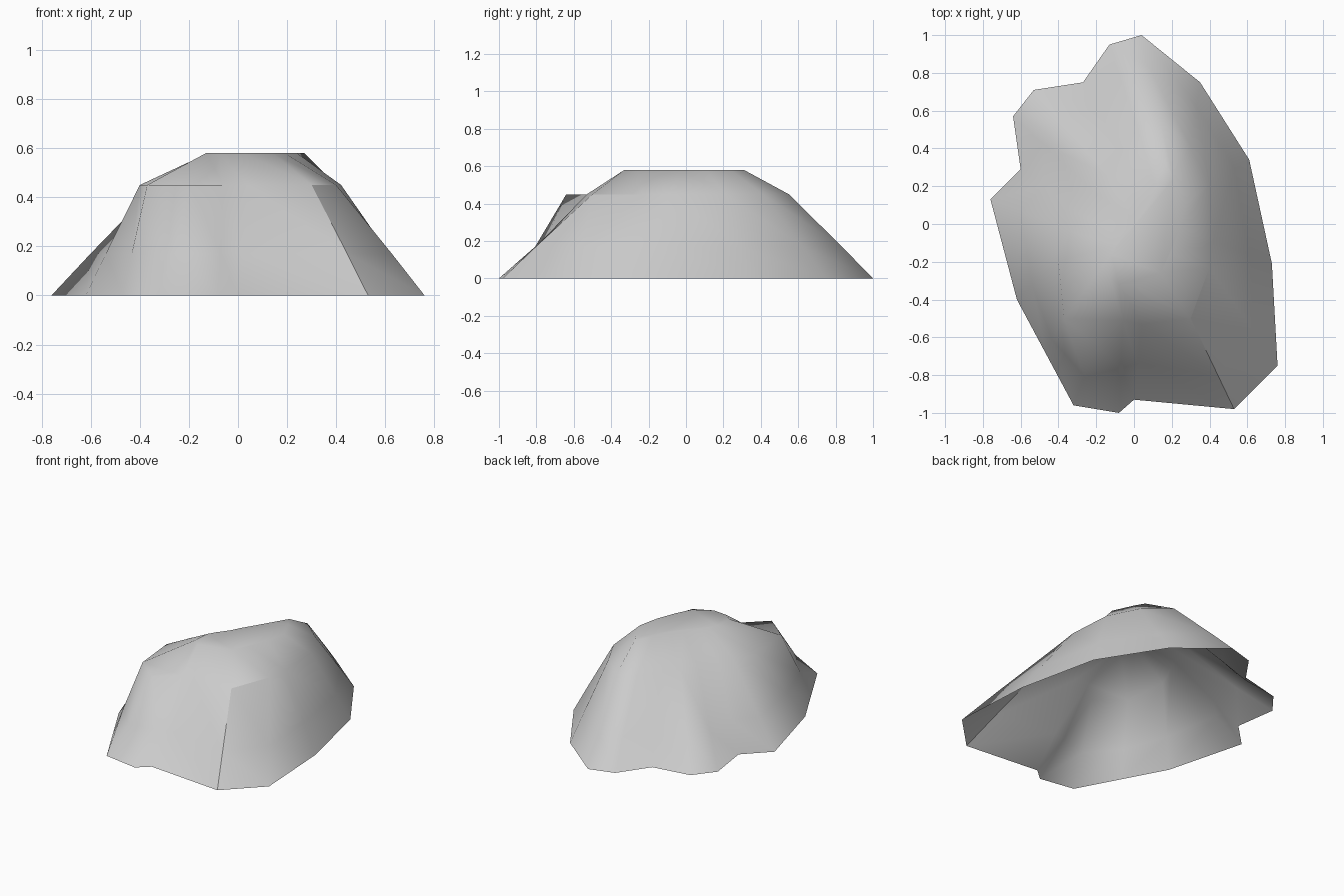
import bpy
import bmesh
from mathutils import Vector

# Remove only the default object
default_object = bpy.data.objects.get("Cube")
if default_object:
    bpy.data.objects.remove(default_object, do_unlink=True)


def make_material(name, color):
    material = bpy.data.materials.new(name)
    material.use_nodes = True
    material.diffuse_color = color
    shader = next(n for n in material.node_tree.nodes if n.type == "BSDF_PRINCIPLED")
    shader.inputs["Base Color"].default_value = color
    return material


# Irregular ground outline and the shoulder outline above it, matched by index
ground_outline = [
    (.04, 1), (.35, .75), (.61, .34), (.73, -.21),
    (.76, -.75), (.53, -.98), (0, -.93), (-.08, -1),
    (-.32, -.96), (-.47, -.68), (-.62, -.4), (-.76, .13), (-.6, .29),
    (-.64, .57), (-.53, .71), (-.27, .75), (-.13, .95),
]
shoulder_outline = [
    (.14, .55), (.3, .41), (.4, .21), (.42, -.09),
    (.4, -.23), (.3, -.5), (.04, -.53), (-.06, -.51),
    (-.2, -.64), (-.37, -.5), (-.4, -.2), (-.33, -.04), (-.28, .05),
    (-.2, .16), (-.14, .26), (-.07, .38), (.02, .5),
]
# Narrow plateau running diagonally, with no corner above the ledge
plateau_outline = [
    (.17, .31), (.21, .24), (.27, .11), (.24, -.03),
    (.19, -.16), (.14, -.26), (.02, -.33), (-.08, -.32),
    (-.13, -.28), (-.12, -.16), (-.09, -.11), (-.06, -.07),
    (-.03, -.03), (0, .03), (.05, .11), (.11, .21),
]
ledge = 8


def lower_slope_point(ground, shoulder):
    """The flank is hollowed at the front and straight elsewhere."""
    ground, shoulder = Vector(ground), Vector(shoulder)
    hollowed = ground.y < -.9 and ground.x < .3
    return ground.lerp(shoulder, .48 if hollowed else .37)


def add_ring(mesh, points, height):
    return [mesh.verts.new((point[0], point[1], height)) for point in points]


def bridge(mesh, lower, upper):
    count = len(lower)
    for index in range(count):
        following = (index + 1) % count
        mesh.faces.new((lower[index], upper[index], upper[following], lower[following]))


# Rock shell, open underneath, built up from stacked rings
mesh = bmesh.new()
slope_outline = [lower_slope_point(g, s) for g, s in zip(ground_outline, shoulder_outline)]
foot = add_ring(mesh, ground_outline, 0)
slope = add_ring(mesh, slope_outline, .17)
shoulder = add_ring(mesh, shoulder_outline, .45)
plateau = add_ring(mesh, plateau_outline, .58)
bridge(mesh, foot, slope)
bridge(mesh, slope, shoulder)

# Small level ledge at the front, with the upper slope rising behind it
mesh.faces.new(shoulder[ledge - 1:ledge + 2])
bridge(mesh, shoulder[:ledge] + shoulder[ledge + 1:], plateau)

# Level plateau
mesh.faces.new(plateau)

# Point every face outwards, judged by the plateau
bmesh.ops.recalc_face_normals(mesh, faces=mesh.faces)
mesh.faces.ensure_lookup_table()
if mesh.faces[-1].normal.z < 0:
    bmesh.ops.reverse_faces(mesh, faces=mesh.faces)

# Smooth surface with one crisp crease around the front left flank
for face in mesh.faces:
    face.smooth = True
crease = [ring[5] for ring in (foot, slope, shoulder)] + [shoulder[4]]
for start, end in zip(crease, crease[1:]):
    mesh.edges.get((start, end)).smooth = False

rock_data = bpy.data.meshes.new("rock_shell")
mesh.to_mesh(rock_data)
mesh.free()
rock = bpy.data.objects.new("rock_shell", rock_data)
rock_data.materials.append(make_material("stone_grey", (.6, .6, .6, 1)))
bpy.context.collection.objects.link(rock)
